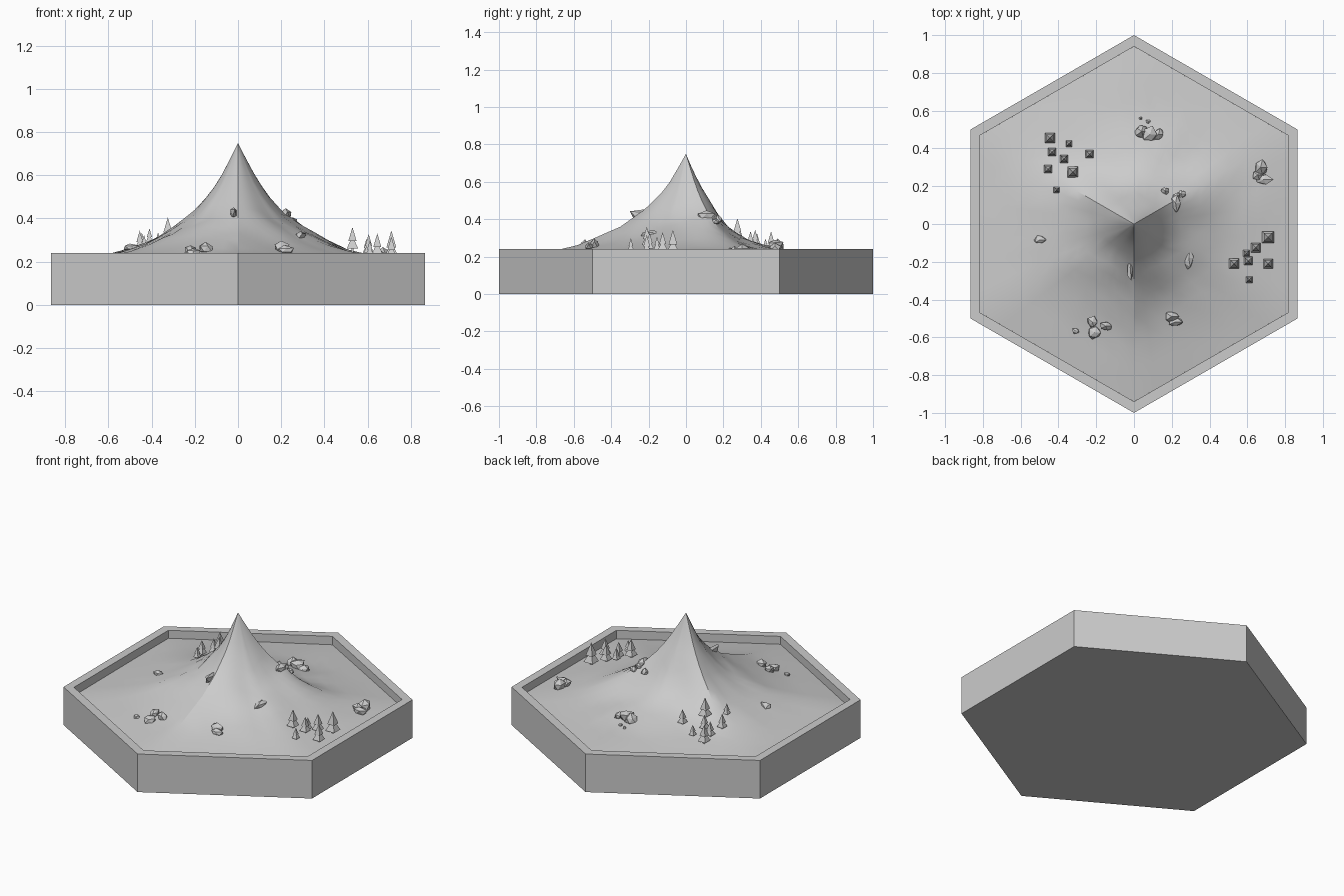
import bpy, bmesh, math, random
from mathutils import Vector, Matrix, noise

if "Cube" in bpy.data.objects:
    bpy.data.objects.remove(bpy.data.objects["Cube"])

random.seed(4)
APO = 0.814          # inner apothem of the tray
# mountain profile: distance (hexagon metric) -> height
PROFILE = [(0, .75), (.022, .705), (.045, .66), (.09, .575), (.14, .51), (.2, .438),
           (.3, .365), (.4, .308), (.5, .265), (.58, .24), (.7, .212), (APO, .19)]


def hex_factor(ang):
    # radius multiplier for a hexagon with corners at 30 + 60k degrees
    d = math.radians((math.degrees(ang) + 30) % 60 - 30)
    return math.cos(d)


def height(x, y):
    r, ang = math.hypot(x, y), math.atan2(y, x)
    a = r * hex_factor(ang)
    h = PROFILE[-1][1]
    for (a0, h0), (a1, h1) in zip(PROFILE, PROFILE[1:]):
        if a <= a1:
            h = h0 + (h1 - h0) * (a - a0) / (a1 - a0)
            break
    # gullies between the ridges, and a shorter skirt at the back
    gully = 1 - abs(math.cos(3 * (ang - math.radians(30) + math.pi / 3))
                    if abs(math.cos(3 * (ang - math.pi / 6))) > 1 else
                    math.cos(1.5 * (ang - math.pi / 6)))
    swell = max(0, a / 0.15 * math.exp(1 - a / 0.15))
    h -= 0.05 * gully * swell
    if y > 0.12:
        h -= 0.1 * min(1, (y - 0.12) / 0.2) * max(0, h - 0.19) / 0.3
    n = noise.noise(Vector((x * 6, y * 6, 3.1)))
    return h + n * 0.028 * min(1, a / 0.2) * max(0, 1 - a / APO)


def finish(bm, name, smooth=None):
    bmesh.ops.recalc_face_normals(bm, faces=bm.faces)
    me = bpy.data.meshes.new(name)
    bm.to_mesh(me)
    bm.free()
    ob = bpy.data.objects.new(name, me)
    bpy.context.collection.objects.link(ob)
    if smooth:
        bpy.context.view_layer.objects.active = ob
        ob.select_set(True)
        bpy.ops.object.shade_smooth_by_angle(angle=math.radians(smooth))
        ob.select_set(False)
    return ob


# hexagonal tray with a raised rim
bm = bmesh.new()
rings = []
for r, z in [(1, 0), (1, .24), (.94, .24), (.94, .185)]:
    rings.append([bm.verts.new((r * math.cos(math.radians(30 + 60 * k)),
                                r * math.sin(math.radians(30 + 60 * k)), z)) for k in range(6)])
bm.faces.new(rings[0])
for lo, hi in zip(rings, rings[1:]):
    for k in range(6):
        bm.faces.new((lo[k], lo[(k + 1) % 6], hi[(k + 1) % 6], hi[k]))
finish(bm, "hex_tray")

# mountain terrain as a polar grid whose rings are hexagons
bm = bmesh.new()
SEG = 48
apos = [.02, .045, .075, .11, .15, .2, .25, .3, .36, .42, .5, .58, .66, .74, APO]
peak = bm.verts.new((0, 0, .75))
prev = None
for i, a in enumerate(apos):
    ring = []
    for k in range(SEG):
        ang = 2 * math.pi * k / SEG
        rad = a / hex_factor(ang)
        if 3 < i < len(apos) - 1:
            rad *= random.uniform(.98, 1.02)
        x, y = rad * math.cos(ang), rad * math.sin(ang)
        ring.append(bm.verts.new((x, y, height(x, y))))
    for k in range(SEG):
        j = (k + 1) % SEG
        if prev:
            bm.faces.new((prev[k], ring[k], ring[j], prev[j]))
        else:
            bm.faces.new((peak, ring[k], ring[j]))
    prev = ring
finish(bm, "mountain_terrain", 25)


# pine trees: square trunk and two stacked pyramids
def tree(x, y, w, name):
    bm = bmesh.new()
    z = height(x, y) - .005
    for r1, r2, base, top in [(.12, .12, 0, .5), (.71, .0, .4, 1.5), (.52, 0, 1.05, 2.3)]:
        m = Matrix.Translation((x, y, z + w * (base + top) / 2)) @ Matrix.Rotation(math.pi / 4, 4, 'Z')
        bmesh.ops.create_cone(bm, cap_ends=True, segments=4, radius1=r1 * w, radius2=r2 * w,
                              depth=(top - base) * w, matrix=m)
    finish(bm, name)


right_trees = [(.71, -.07, .062), (.645, -.125, .05), (.595, -.155, .035), (.53, -.21, .052),
               (.605, -.195, .045), (.71, -.21, .05), (.61, -.295, .033)]
left_trees = [(-.445, .455, .052), (-.435, .38, .042), (-.37, .345, .042), (-.345, .425, .032),
              (-.235, .37, .042), (-.325, .275, .056), (-.455, .29, .042), (-.41, .18, .032)]
for i, t in enumerate(right_trees + left_trees):
    tree(*t, f"pine_tree_{i + 1}")


# jagged boulders
def rock(x, y, sx, sy, sz, name, lift=.35):
    bm = bmesh.new()
    bmesh.ops.create_icosphere(bm, subdivisions=1, radius=1)
    z = height(x, y) + sz * lift
    for v in bm.verts:
        v.co *= random.uniform(.75, 1.25)
        v.co = Vector((x + v.co.x * sx, y + v.co.y * sy, z + v.co.z * sz))
    finish(bm, name)


rocks = [(.04, .49, .038, .04, .035), (.085, .475, .04, .045, .042), (.13, .475, .025, .035, .022),
         (.035, .56, .01, .01, .01), (.075, .543, .012, .01, .01),
         (.67, .3, .035, .045, .04), (.685, .235, .05, .028, .03), (.655, .26, .03, .03, .03),
         (-.22, -.52, .03, .035, .028), (-.21, -.575, .035, .035, .028),
         (-.15, -.54, .038, .028, .03), (-.31, -.565, .02, .016, .014),
         (.2, -.49, .035, .03, .028), (.215, -.52, .04, .025, .02),
         (-.5, -.085, .033, .025, .02), (.25, .16, .025, .018, .018),
         (.165, .175, .025, .022, .022), (.225, .15, .022, .018, .02)]
for i, r in enumerate(rocks):
    rock(*r, f"boulder_{i + 1}")
# crags breaking out along the ridges
for i, r in enumerate([(.22, .11, .03, .05, .03), (.29, -.18, .03, .06, .025),
                       (-.02, -.23, .018, .07, .035)]):
    rock(*r, f"crag_{i + 1}", lift=-.3)
